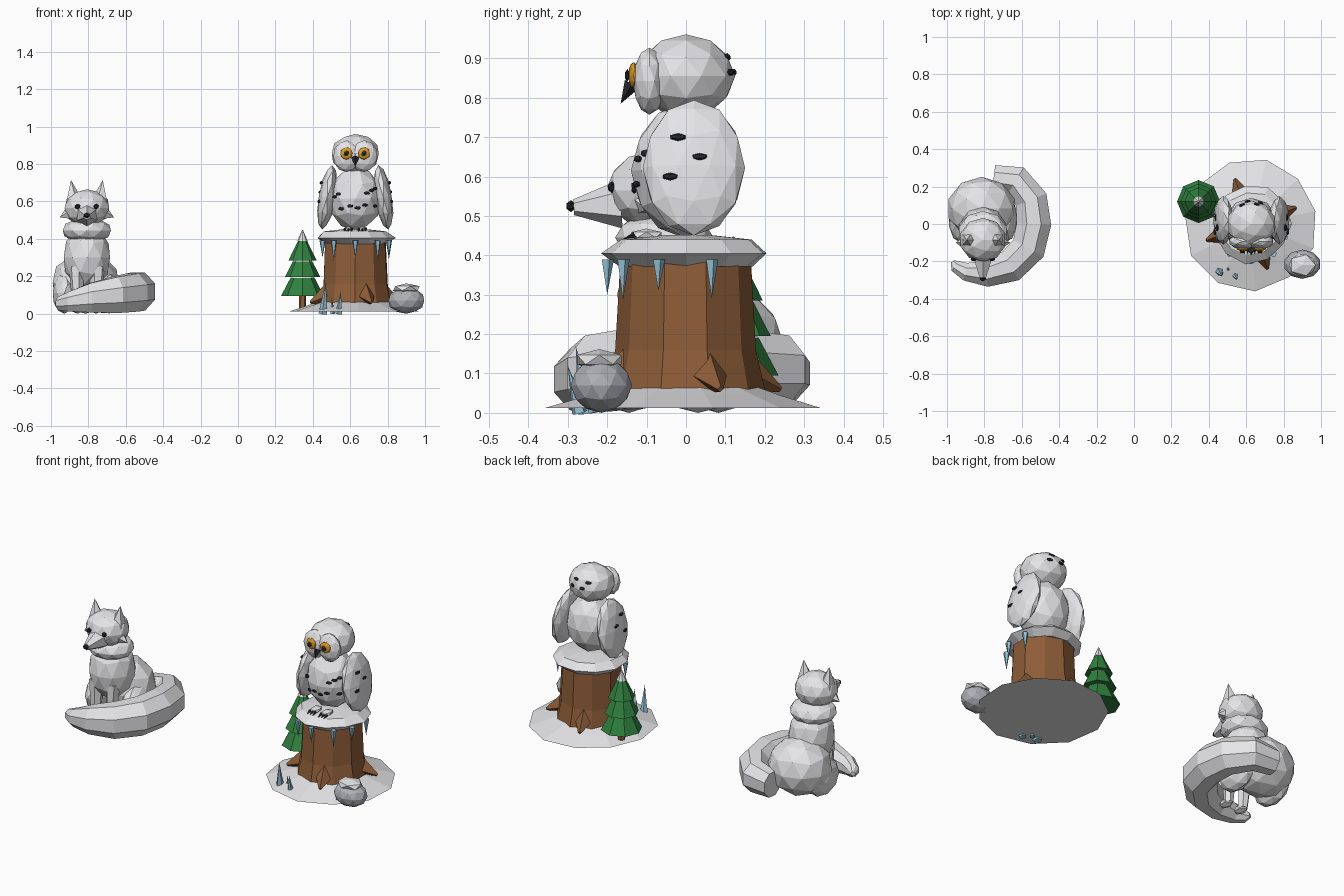
import bpy, bmesh, math, random
from mathutils import Vector, Matrix

random.seed(4)
if "Cube" in bpy.data.objects:
    bpy.data.objects.remove(bpy.data.objects["Cube"])


def material(name, *rgb):
    m = bpy.data.materials.new(name)
    m.use_nodes = True
    m.diffuse_color = (*rgb, 1)
    m.node_tree.nodes["Principled BSDF"].inputs["Base Color"].default_value = (*rgb, 1)
    return m


white = material("snow white", .78, .78, .8)
stone = material("stone grey", .43, .44, .47)
bark = material("bark brown", .27, .11, .04)
green = material("pine green", .03, .22, .05)
ice = material("ice blue", .3, .55, .68)
black = material("black", .018, .02, .025)
gold = material("eye gold", .7, .33, .02)


def finish(bm, name, mat):
    bmesh.ops.recalc_face_normals(bm, faces=bm.faces)
    me = bpy.data.meshes.new(name)
    bm.to_mesh(me)
    bm.free()
    me.materials.append(mat)
    ob = bpy.data.objects.new(name, me)
    bpy.context.collection.objects.link(ob)
    return ob


def ball(name, mat, centre, radii, sub=2, rot=None):
    bm = bmesh.new()
    bmesh.ops.create_icosphere(bm, subdivisions=sub, radius=1)
    m = Matrix.Translation(centre) @ (rot or Matrix()) @ Matrix.Diagonal((*radii, 1))
    bmesh.ops.transform(bm, matrix=m, verts=bm.verts)
    return finish(bm, name, mat)


def cone(name, mat, a, b, r1, r2=0, sides=5):
    a, b = Vector(a), Vector(b)
    bm = bmesh.new()
    bmesh.ops.create_cone(bm, cap_ends=True, segments=sides, radius1=r1, radius2=r2, depth=(b - a).length)
    rot = (b - a).to_track_quat('Z', 'Y').to_matrix().to_4x4()
    bmesh.ops.transform(bm, matrix=Matrix.Translation((a + b) / 2) @ rot, verts=bm.verts)
    return finish(bm, name, mat)


def skin(bm, rings):
    for p, q in zip(rings, rings[1:]):
        for i in range(len(p)):
            j = (i + 1) % len(p)
            bm.faces.new((p[i], p[j], q[j], q[i]))
    bm.faces.new(rings[0])
    bm.faces.new(rings[-1])


def lathe(name, mat, x, y, profile, sides, wobble=0, turn=0):
    bm = bmesh.new()
    rings = []
    for r, z in profile:
        ring = []
        for i in range(sides):
            t = 2 * math.pi * i / sides + turn
            k = r * (1 + random.uniform(-wobble, wobble))
            ring.append(bm.verts.new((x + k * math.cos(t), y + k * math.sin(t), z)))
        rings.append(ring)
    skin(bm, rings)
    return finish(bm, name, mat)


# Snowy ground and tree stump
CX = .627
lathe("snow_mound", white, CX, 0, [(.355, .012), (.25, .045), (.17, .07), (.05, .075)], 11, .03, .2)
lathe("stump", bark, CX, 0, [(.2, .05), (.178, .16), (.168, .385)], 10, .02, .3)
for d in (20, 110, 200, 290):
    c, s = math.cos(math.radians(d)), math.sin(math.radians(d))
    cone("root", bark, (CX + .14 * c, .14 * s, .11), (CX + .255 * c, .255 * s, .06), .062, .008, 4)
lathe("stump_snow", white, CX, 0, [(.165, .372), (.21, .405), (.17, .44), (.06, .452)], 11, .04)
for dx, dy, tip in ((-.175, -.07, .3), (-.115, -.16, .285), (0, -.2, .3), (.12, -.16, .285),
                    (.18, -.07, .31), (.18, .065, .29)):
    cone("icicle", ice, (CX + dx, dy, .39), (CX + dx, dy, tip), .017)
for x, y, tx, ty, tz, r in ((.455, -.25, .47, -.28, .17, .025), (.54, -.27, .55, -.3, .12, .02),
                           (.505, -.235, .5, -.25, .09, .014)):
    cone("ice_shard", ice, (x, y, 0), (tx, ty, tz), r)

# Rock with a snow cap
ball("rock", stone, (.9, -.215, .07), (.1, .078, .07))
ball("rock_snow", white, (.9, -.22, .135), (.08, .066, .027), 1)

# Pine tree
TX, TY = .345, .12
lathe("pine_trunk", bark, TX, TY, [(.02, .03), (.018, .12)], 6)
for r0, r1, z0, z1 in ((.115, .065, .095, .19), (.095, .052, .195, .28), (.075, .024, .285, .39)):
    lathe("pine_tier", green, TX, TY, [(r0, z0), (r1, z1)], 8)
    if z1 < .35:
        lathe("pine_snow_band", white, TX, TY, [(r1, z1), (r1 * .8, z1 + .014)], 8)
lathe("pine_snow_tip", white, TX, TY, [(.028, .388), (.002, .448)], 8)

# Owl
BODY, BODY_R = Vector((CX, 0, .615)), Vector((.143, .14, .172))
HEAD, HEAD_R = Vector((CX, 0, .855)), Vector((.132, .125, .106))
ball("owl_body", white, BODY, BODY_R)
ball("owl_head", white, HEAD, HEAD_R)


def spot(x, z, side, centre, radii):
    # Small dark feather mark lying on the surface of an ellipsoid
    dx, dz = (x - centre.x) / radii.x, (z - centre.z) / radii.z
    dy = side * math.sqrt(max(.03, 1 - dx * dx - dz * dz))
    p = centre + Vector((dx * radii.x, dy * radii.y, dz * radii.z)) * .99
    n = Vector((dx / radii.x, dy / radii.y, dz / radii.z))
    rot = n.to_track_quat('Z', 'Y').to_matrix().to_4x4()
    ball("feather_spot", black, p, (.019, .01, .007), 1, rot)


for x, z in ((.515, .625), (.535, .64), (.6, .575), (.64, .565), (.68, .58), (.69, .645),
             (.715, .66), (.735, .575), (.735, .67), (.55, .56)):
    spot(x, z, -1, BODY, BODY_R)
for dx, z in ((-.05, .9), (.03, .905), (.05, .865), (-.02, .865)):
    spot(CX + dx, z, 1, HEAD, HEAD_R)

for s in (-1, 1):
    tilt = Matrix.Rotation(-s * math.radians(9), 4, 'Y')
    ball("owl_wing", white, (CX + s * .15, .02, .622), (.047, .13, .174), 2, tilt)
    for y, z in ((-.02, .7), (.035, .65), (-.04, .6)):
        ball("wing_spot", black, (CX + s * (.192 - (z - .622) * .12), y, z), (.009, .022, .01), 1, tilt)
    ball("face_disc", white, (CX + s * .047, -.093, .842), (.073, .042, .085))
    front = Matrix.Rotation(s * math.radians(6), 4, 'Z')
    ball("owl_eye", gold, (CX + s * .047, -.133, .857), (.033, .013, .033), 2, front)
    ball("owl_pupil", black, (CX + s * .047, -.149, .857), (.016, .007, .016), 1)
    ball("owl_foot", white, (CX + s * .037, -.1, .452), (.03, .045, .016), 1)
    for t in (-.018, 0, .018):
        x = CX + s * .037 + t
        cone("owl_claw", black, (x, -.13, .452), (x, -.162, .44), .008)
cone("owl_beak", black, (CX, -.137, .835), (CX, -.166, .785), .021, 0, 4)

# Fox body and head
FX = -.808
ball("fox_haunches", white, (-.815, .082, .165), (.185, .17, .165))
ball("fox_chest", white, (FX, -.04, .3), (.13, .135, .17))
ball("fox_ruff", white, (FX, -.055, .445), (.135, .125, .068))
ball("fox_head", white, (FX, -.085, .565), (.125, .118, .1))
cone("fox_muzzle", white, (FX, -.165, .53), (FX, -.285, .522), .062, .02, 6)
ball("fox_nose", black, (FX, -.292, .525), (.019, .014, .015), 1)
for s in (-1, 1):
    cone("fox_ear", white, (FX + s * .07, -.085, .595), (FX + s * .085, -.085, .715), .05, 0, 5)
    cone("fox_cheek", white, (FX + s * .07, -.1, .545), (FX + s * .145, -.1, .515), .055, 0, 5)
    ball("fox_eye", black, (FX + s * .05, -.188, .573), (.017, .012, .015), 1)
    cone("fox_front_leg", white, (FX + s * .05, -.125, .02), (FX + s * .055, -.11, .25), .026, .042, 6)
    ball("fox_front_paw", white, (FX + s * .05, -.145, .022), (.034, .048, .022), 1)
    ball("fox_thigh", white, (FX + s * .12, .03, .11), (.065, .13, .11))

# Fox tail, swept round to the front
path = [(-.75, .25, .1, .07), (-.63, .235, .11, .085), (-.55, .13, .115, .095), (-.535, 0, .118, .1),
        (-.565, -.13, .113, .1), (-.66, -.225, .1, .095), (-.79, -.265, .085, .077),
        (-.9, -.255, .065, .052), (-.955, -.225, .055, .035), (-.97, -.2, .05, .012)]
bm = bmesh.new()
rings = []
for i, (x, y, z, r) in enumerate(path):
    a, b = path[max(i - 1, 0)], path[min(i + 1, len(path) - 1)]
    out = Vector((b[1] - a[1], a[0] - b[0], 0)).normalized()
    ring = []
    for k in range(8):
        t = math.pi * (k + .5) / 4
        offset = out * (r * math.cos(t)) + Vector((0, 0, r * 1.1 * math.sin(t)))
        ring.append(bm.verts.new(Vector((x, y, z)) + offset))
    rings.append(ring)
skin(bm, rings)
finish(bm, "fox_tail", white)
